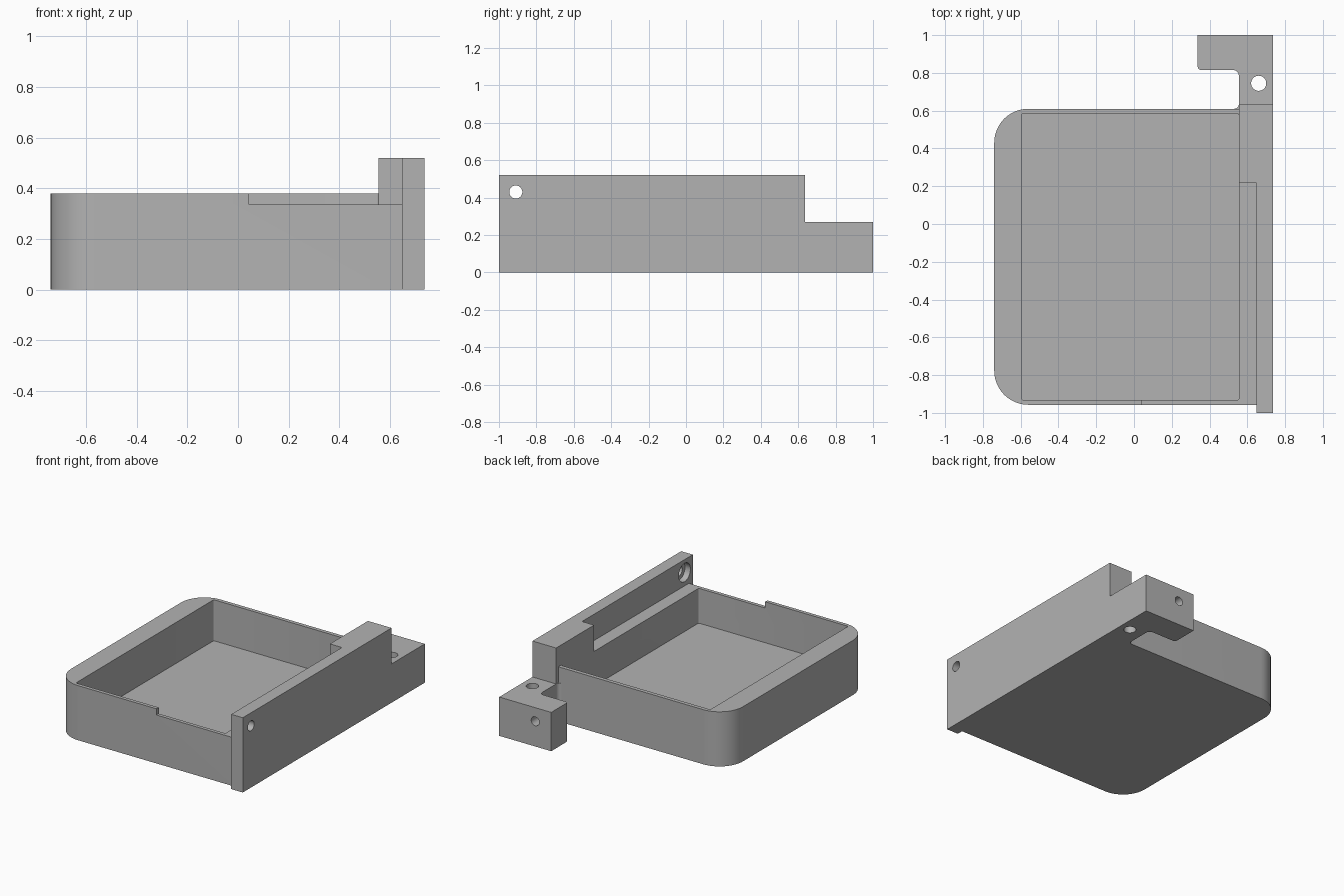
import bpy
import bmesh
import math
from mathutils import Vector, Matrix

cube = bpy.data.objects.get("Cube")
if cube:
    bpy.data.objects.remove(cube, do_unlink=True)

# Single plain grey
grey = bpy.data.materials.new("plain grey")
grey.use_nodes = True
colour = (0.45, 0.45, 0.45, 1)
grey.diffuse_color = colour
grey.node_tree.nodes["Principled BSDF"].inputs["Base Color"].default_value = colour


def make_object(name, bm):
    bmesh.ops.recalc_face_normals(bm, faces=bm.faces)
    mesh = bpy.data.meshes.new(name)
    bm.to_mesh(mesh)
    bm.free()
    mesh.materials.append(grey)
    obj = bpy.data.objects.new(name, mesh)
    bpy.context.collection.objects.link(obj)
    return obj


def prism(name, corners, z0, z1, steps=12):
    """Extrude an outline of (x, y, optional fillet radius) corners."""
    outline = []
    for i, corner in enumerate(corners):
        p = Vector(corner[:2])
        if len(corner) == 2:
            outline.append(p)
            continue
        r = corner[2]
        a = (Vector(corners[i - 1][:2]) - p).normalized()
        b = (Vector(corners[(i + 1) % len(corners)][:2]) - p).normalized()
        centre = p + r * (a + b)
        for k in range(steps + 1):
            t = math.pi / 2 * k / steps
            outline.append(centre - r * (b * math.cos(t) + a * math.sin(t)))
    bm = bmesh.new()
    face = bm.faces.new([bm.verts.new((p.x, p.y, z0)) for p in outline])
    extruded = bmesh.ops.extrude_face_region(bm, geom=[face])["geom"]
    top = [v for v in extruded if isinstance(v, bmesh.types.BMVert)]
    bmesh.ops.translate(bm, verts=top, vec=(0, 0, z1 - z0))
    return make_object(name, bm)


def box(name, x0, x1, y0, y1, z0, z1):
    return prism(name, [(x0, y0), (x1, y0), (x1, y1), (x0, y1)], z0, z1)


def rod(name, centre, axis, radius, length):
    turn = Vector((0, 0, 1)).rotation_difference(Vector(axis)).to_matrix().to_4x4()
    bm = bmesh.new()
    bmesh.ops.create_cone(bm, cap_ends=True, segments=40, radius1=radius,
                          radius2=radius, depth=length,
                          matrix=Matrix.Translation(centre) @ turn)
    return make_object(name, bm)


def combine(target, other, operation):
    mod = target.modifiers.new(operation.title(), "BOOLEAN")
    mod.operation = operation
    mod.solver = "EXACT"
    mod.object = other
    bpy.context.view_layer.objects.active = target
    bpy.ops.object.modifier_apply(modifier=mod.name)
    bpy.data.objects.remove(other, do_unlink=True)


# Tray block, rounded on its free side, with a lowered rim by the rail
tray = prism("tray_with_rail", [(-0.74, -0.957, 0.18), (0.69, -0.957),
                                (0.69, 0.61), (-0.74, 0.61, 0.18)], 0, 0.38)
combine(tray, box("rim_cutter", 0.043, 0.8, -1.1, 0.3, 0.337, 0.5), "DIFFERENCE")

# Tall side rail, thicker towards the back
rail = prism("side_rail", [(0.648, -1), (0.737, -1), (0.737, 0.635),
                           (0.555, 0.635), (0.555, 0.217), (0.648, 0.217)], 0, 0.52)
combine(tray, rail, "UNION")

# Low hooked bracket behind the rail
bracket = prism("hook_bracket", [(0.737, 0.595), (0.737, 1), (0.337, 1),
                                 (0.337, 0.815, 0.02), (0.555, 0.815, 0.03),
                                 (0.555, 0.61, 0.025), (0.5, 0.61),
                                 (0.5, 0.595)], 0, 0.27)
combine(tray, bracket, "UNION")

# Cavity
cavity = prism("cavity_cutter", [(-0.595, -0.932, 0.008), (0.555, -0.932, 0.008),
                                 (0.555, 0.583, 0.008), (-0.595, 0.583, 0.008)],
               0.095, 0.8, 4)
combine(tray, cavity, "DIFFERENCE")

# Screw holes: rail hole with inner counterbore, bracket holes
holes = [((0.7, -0.91, 0.43), (1, 0, 0), 0.035, 0.3),
         ((0.64, -0.91, 0.43), (1, 0, 0), 0.064, 0.1),
         ((0.66, 0.745, 0.15), (0, 0, 1), 0.04, 0.5),
         ((0.46, 0.9, 0.175), (0, 1, 0), 0.031, 0.3)]
for hole in holes:
    combine(tray, rod("hole_cutter", *hole), "DIFFERENCE")

# Smooth curved walls, sharp edges
bpy.ops.object.select_all(action="DESELECT")
tray.select_set(True)
bpy.context.view_layer.objects.active = tray
bpy.ops.object.shade_smooth_by_angle(angle=math.radians(30))
